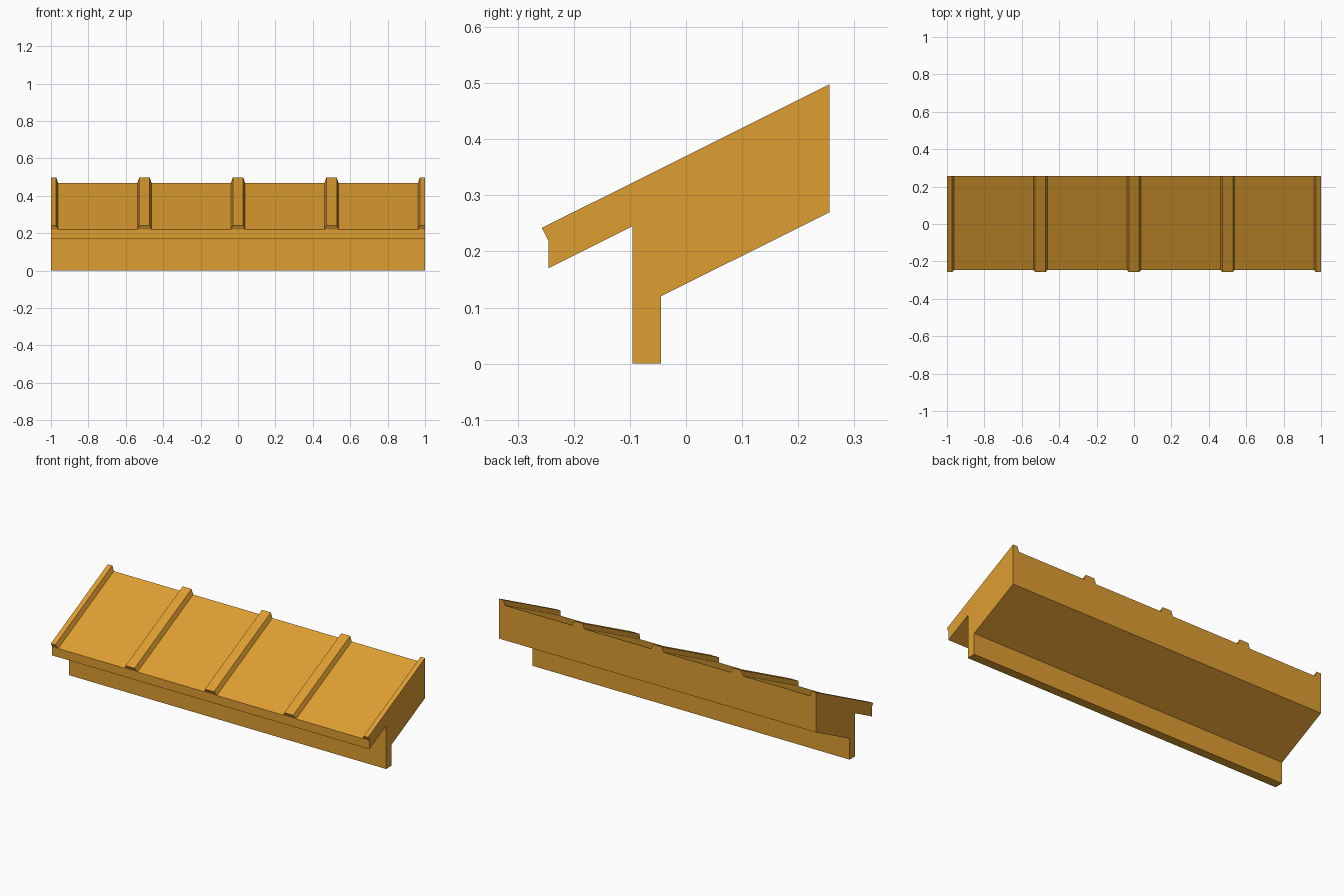
import bpy
import bmesh

cube = bpy.data.objects.get("Cube")
if cube:
    bpy.data.objects.remove(cube, do_unlink=True)

ochre = bpy.data.materials.new("ochre")
ochre.use_nodes = True
colour = (0.73, 0.34, 0.031, 1)
ochre.diffuse_color = colour
ochre.node_tree.nodes["Principled BSDF"].inputs["Base Color"].default_value = colour


def loft(name, ring_a, ring_b):
    """Closed solid between two matching rings of points."""
    bm = bmesh.new()
    a = [bm.verts.new(p) for p in ring_a]
    b = [bm.verts.new(p) for p in ring_b]
    bm.faces.new(a)
    bm.faces.new(b[::-1])
    n = len(a)
    for i in range(n):
        j = (i + 1) % n
        bm.faces.new((a[i], b[i], b[j], a[j]))
    bmesh.ops.recalc_face_normals(bm, faces=bm.faces)
    mesh = bpy.data.meshes.new(name)
    bm.to_mesh(mesh)
    bm.free()
    mesh.materials.append(ochre)
    obj = bpy.data.objects.new(name, mesh)
    bpy.context.collection.objects.link(obj)
    return obj


# Sloped roof slab with the wall below, one profile along x
EAVE, RIDGE = (-0.245, 0.219), (0.256, 0.469)
profile = [EAVE, RIDGE, (0.256, 0.27), (-0.045, 0.12), (-0.045, 0),
           (-0.095, 0), (-0.095, 0.245), (-0.245, 0.17)]
loft("roof_and_wall", [(-1, y, z) for y, z in profile],
     [(1, y, z) for y, z in profile])

# Tapered roof ribs: square to the slope at the eave, upright at the ridge
BASE, TOP = 0.038, 0.028
EAVE_TOP, RIDGE_TOP = (-0.257, 0.242), (0.256, 0.498)


def rib_ring(x, low, high):
    section = [(-BASE, low), (BASE, low), (TOP, high), (-TOP, high)]
    # The end ribs are cut flush with the roof ends
    return [(max(-1, min(1, x + dx)), y, z) for dx, (y, z) in section]


for i in range(5):
    x = -1 + i * 0.5
    loft(f"roof_rib_{i + 1}", rib_ring(x, EAVE, EAVE_TOP),
         rib_ring(x, RIDGE, RIDGE_TOP))
